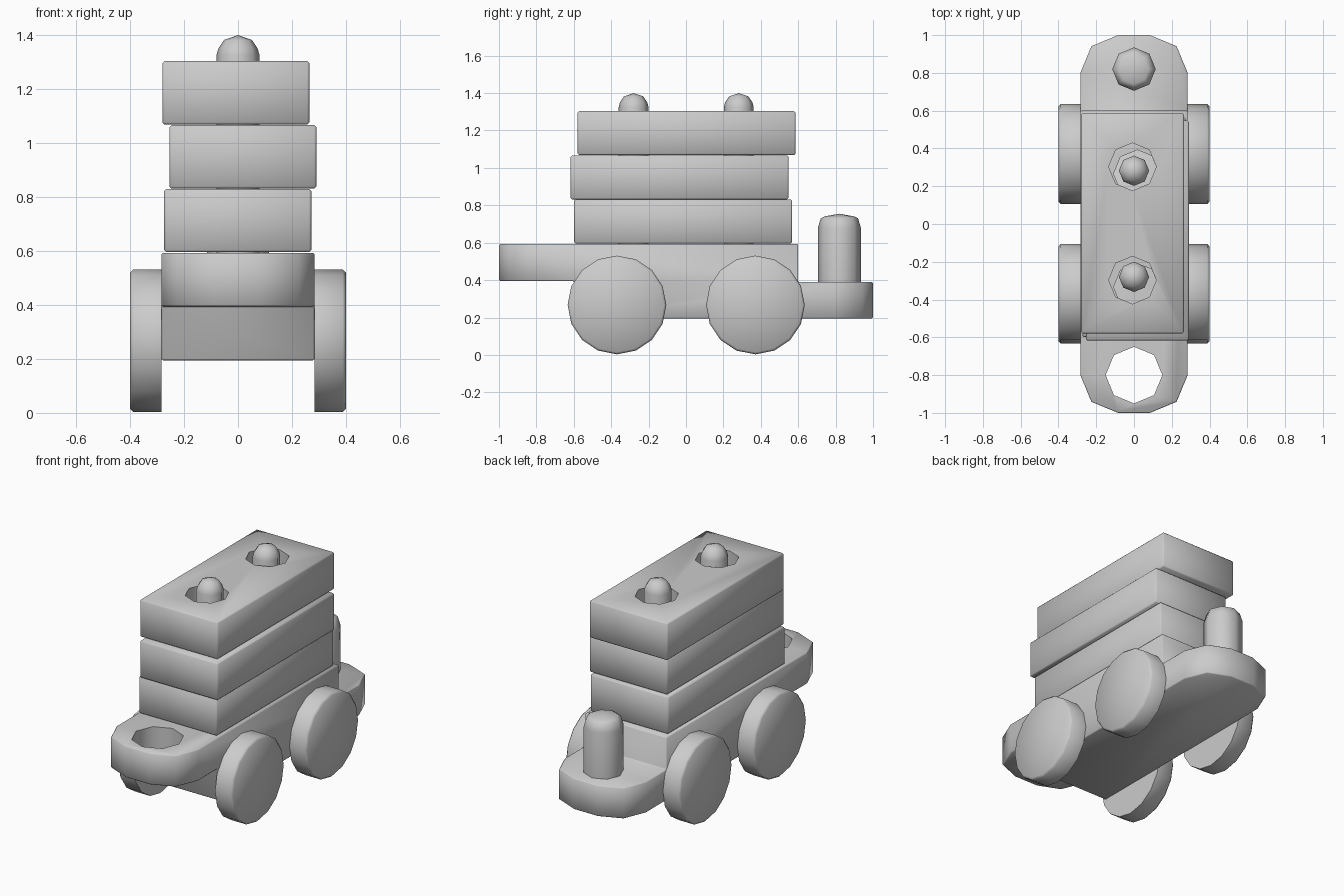
import bpy, bmesh, math
from mathutils import Matrix

if "Cube" in bpy.data.objects:
    bpy.data.objects.remove(bpy.data.objects["Cube"])


def make_object(name, bm):
    bmesh.ops.recalc_face_normals(bm, faces=bm.faces)
    mesh = bpy.data.meshes.new(name)
    bm.to_mesh(mesh)
    bm.free()
    obj = bpy.data.objects.new(name, mesh)
    bpy.context.collection.objects.link(obj)
    return obj


def smooth(obj):
    bpy.ops.object.select_all(action='DESELECT')
    obj.select_set(True)
    bpy.context.view_layer.objects.active = obj
    bpy.ops.object.shade_smooth_by_angle(angle=math.radians(50))


def drill(obj, holes, radius):
    """Cut vertical octagonal holes and bake the result."""
    bm = bmesh.new()
    for x, y in holes:
        bmesh.ops.create_cone(bm, cap_ends=True, segments=8, radius1=radius, radius2=radius,
                              depth=4, matrix=Matrix.Translation((x, y, 0)))
    cutter = make_object("hole_cutter", bm)
    cutter.hide_render = True
    mod = obj.modifiers.new("holes", 'BOOLEAN')
    mod.operation = 'DIFFERENCE'
    mod.solver = 'EXACT'
    mod.object = cutter
    deps = bpy.context.evaluated_depsgraph_get()
    mesh = bpy.data.meshes.new_from_object(obj.evaluated_get(deps))
    obj.modifiers.clear()
    obj.data = mesh
    bpy.data.objects.remove(cutter)


def soften(bm, width=0.008):
    edges = [e for e in bm.edges if e.calc_face_angle(0) > math.radians(60)]
    bmesh.ops.bevel(bm, geom=edges, offset=width, segments=1, affect='EDGES')


def lathe(name, profile, sides, matrix):
    """Spin (radius, height) points about z; points with radius 0 close the ends."""
    bm = bmesh.new()
    verts = [bm.verts.new((r, 0, h)) for r, h in profile]
    edges = [bm.edges.new(p) for p in zip(verts, verts[1:])]
    bmesh.ops.spin(bm, geom=verts + edges, cent=(0, 0, 0), axis=(0, 0, 1),
                   angle=2 * math.pi, steps=sides)
    bmesh.ops.remove_doubles(bm, verts=bm.verts, dist=1e-4)
    bmesh.ops.transform(bm, matrix=matrix, verts=bm.verts)
    obj = make_object(name, bm)
    smooth(obj)
    return obj


# Chassis: stepped side profile with rounded coupling plates at both ends
side = [(-1, .593), (-1, .395), (-.6, .395), (-.6, .195),
        (1, .195), (1, .39), (.6, .39), (.6, .593)]
bm = bmesh.new()
face = bm.faces.new([bm.verts.new((-.284, y, z)) for y, z in side])
ext = bmesh.ops.extrude_face_region(bm, geom=[face])
bmesh.ops.translate(bm, vec=(.568, 0, 0),
                    verts=[v for v in ext['geom'] if isinstance(v, bmesh.types.BMVert)])
bmesh.ops.recalc_face_normals(bm, faces=bm.faces)
corners = [e for e in bm.edges if all(abs(v.co.y) > .99 for v in e.verts)
           and abs(e.verts[0].co.x - e.verts[1].co.x) < .01]
bmesh.ops.bevel(bm, geom=corners, offset=.2, segments=2, profile=.5, affect='EDGES')
soften(bm, .006)
chassis = make_object("chassis", bm)
drill(chassis, [(0, -.8)], .15)
smooth(chassis)

# Loose stacked blocks, each slightly shifted on the pegs
for name, x, y, z in [("lower_block", -.001, -.015, .595),
                      ("middle_block", .018, -.034, .831),
                      ("upper_block", -.008, .003, 1.068)]:
    bm = bmesh.new()
    bmesh.ops.create_cube(bm, size=1, matrix=Matrix.Translation((x, y, z + .118))
                          @ Matrix.Diagonal((.545, 1.165, .235, 1)))
    soften(bm)
    block = make_object(name, bm)
    drill(block, [(x, y + .3), (x, y - .3)], .126)
    smooth(block)

# Stacking pegs and coupling peg
for name, y in [("front_peg", -.28), ("rear_peg", .282)]:
    lathe(name, [(0, .58), (.08, .58), (.08, 1.325), (.073, 1.35), (.052, 1.382), (0, 1.4)],
          8, Matrix.Translation((0, y, 0)))
lathe("coupling_peg", [(0, .38), (.115, .38), (.115, .68), (.1, .73), (.078, .741), (0, .755)],
      8, Matrix.Translation((0, .82, 0)))

# Wheels
for sx, xname in [(-1, "left"), (1, "right")]:
    for y, yname in [(-.369, "front"), (.371, "rear")]:
        place = Matrix.Translation((0, y, .267)) @ Matrix.Rotation(sx * math.pi / 2, 4, 'Y')
        lathe(f"{yname}_{xname}_wheel",
              [(0, .283), (.264, .283), (.264, .388), (.252, .4), (0, .4)], 16, place)
